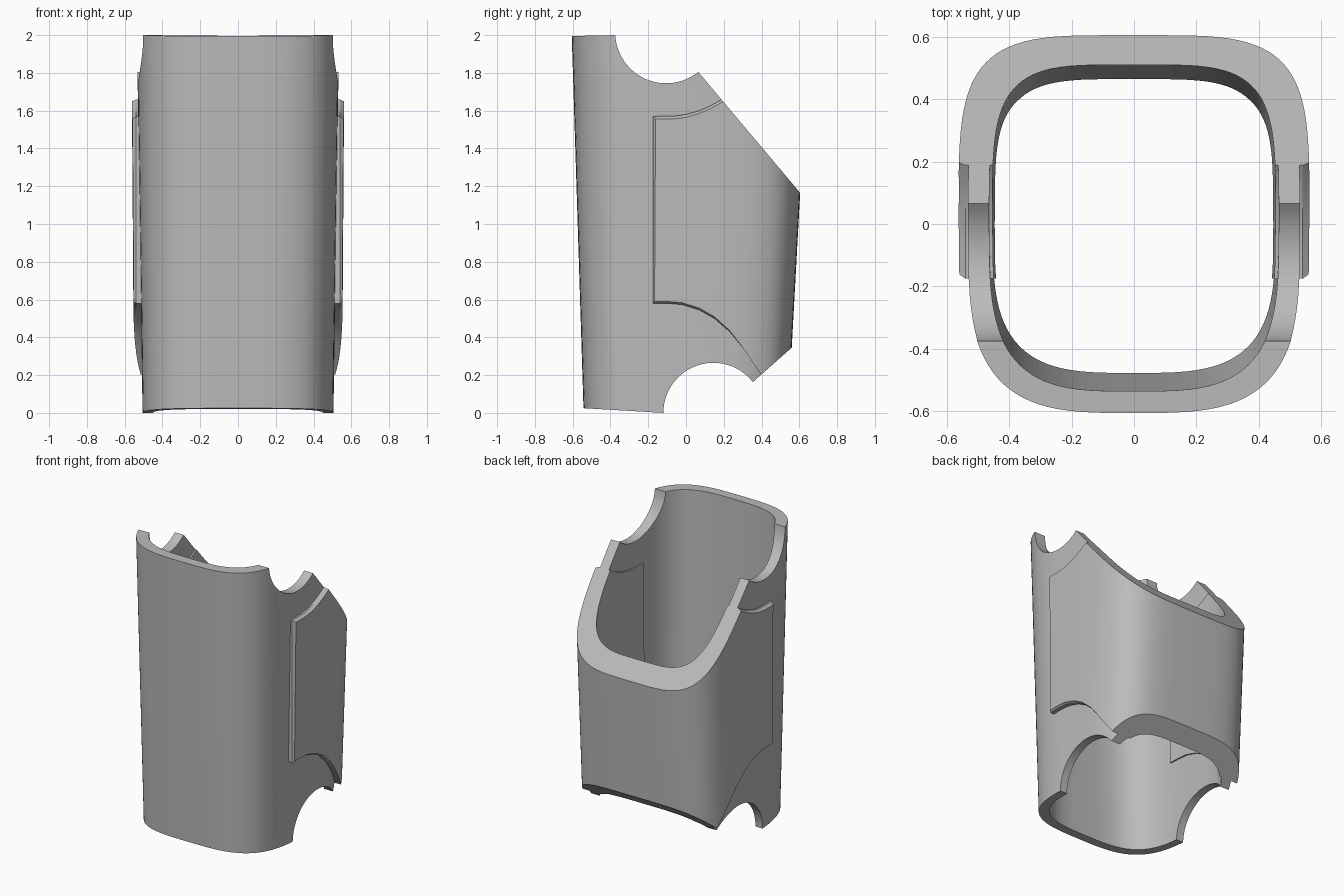
import bpy, bmesh, math

cube = bpy.data.objects.get("Cube")
if cube:
    bpy.data.objects.remove(cube, do_unlink=True)

grey = bpy.data.materials.new("plain grey")
grey.use_nodes = True
colour = (0.5, 0.5, 0.5, 1)
grey.diffuse_color = colour
grey.node_tree.nodes["Principled BSDF"].inputs["Base Color"].default_value = colour

SEGMENTS = 96


def loft(name, rings):
    """Closed solid through rings that all have the same point count."""
    bm = bmesh.new()
    loops = [[bm.verts.new(p) for p in ring] for ring in rings]
    n = len(loops[0])
    for a, b in zip(loops, loops[1:]):
        for i in range(n):
            j = (i + 1) % n
            bm.faces.new((a[i], a[j], b[j], b[i]))
    bm.faces.new(loops[0][::-1])
    bm.faces.new(loops[-1])
    bmesh.ops.recalc_face_normals(bm, faces=bm.faces)
    mesh = bpy.data.meshes.new(name)
    bm.to_mesh(mesh)
    bm.free()
    mesh.materials.append(grey)
    obj = bpy.data.objects.new(name, mesh)
    bpy.context.collection.objects.link(obj)
    return obj


def section(z, width, front, back):
    """Rounded-square outline, rounder at the front than the back."""
    points = []
    for i in range(SEGMENTS):
        t = math.tau * i / SEGMENTS
        c, s = math.cos(t), math.sin(t)
        power, depth = (2 / 4.2, back) if s > 0 else (2 / 3.4, front)
        x = math.copysign(abs(c) ** power, c) * width
        y = math.copysign(abs(s) ** power, s) * depth
        points.append((x, y, z))
    return points


def column(name, low, high, bottom=-0.1, top=2.1):
    """Tapered column; low and high are (width, front, back) at z = 0 and 2."""
    def ring(z):
        k = z / 2
        return section(z, *(a + (b - a) * k for a, b in zip(low, high)))
    return loft(name, [ring(bottom), ring(top)])


def boolean(target, tool, operation):
    mod = target.modifiers.new(operation.lower(), "BOOLEAN")
    mod.operation = operation
    mod.solver = "EXACT"
    mod.object = tool
    bpy.context.view_layer.objects.active = target
    bpy.ops.object.modifier_apply(modifier=mod.name)
    bpy.data.objects.remove(tool, do_unlink=True)


def arc(cy, cz, radius, start, end, steps=24):
    angles = [math.radians(start + (end - start) * i / steps) for i in range(steps + 1)]
    return [(cy + radius * math.cos(a), cz + radius * math.sin(a)) for a in angles]


# Main hollow shell
shell = column("limb_shell", (0.506, 0.542, 0.51), (0.535, 0.605, 0.62))
boolean(shell, column("shell_bore", (0.452, 0.476, 0.46), (0.465, 0.535, 0.55), -0.2, 2.2),
        "DIFFERENCE")

# Raised back panel, slightly proud on the inside too
panel = column("back_panel", (0.55, 0.57, 0.541), (0.564, 0.64, 0.65))
boolean(panel, column("panel_bore", (0.442, 0.46, 0.452), (0.455, 0.52, 0.542), -0.2, 2.2),
        "DIFFERENCE")


def panel_outline(x, inset):
    upper = [(-0.175, 1.57), (-0.06, 1.572), (0.0, 1.58), (0.07, 1.6), (0.13, 1.626),
             (0.19, 1.66), (0.3, 1.75), (0.8, 1.75)]
    lower = [(0.8, -0.05), (0.6, -0.05), (0.4, 0.2), (0.3, 0.345), (0.23, 0.43),
             (0.15, 0.5), (0.07, 0.545), (-0.02, 0.573), (-0.1, 0.58), (-0.175, 0.58)]
    def shift(pts, dz):
        return [(x, y + (inset if y < -0.17 else 0), z + dz) for y, z in pts]
    return shift(upper, -inset) + shift(lower, inset)


# Chamfered outline: the panel edge slopes down to the shell
outline = loft("panel_outline", [panel_outline(-0.57, 0.022), panel_outline(-0.54, 0),
                                 panel_outline(0.54, 0), panel_outline(0.57, 0.022)])
boolean(panel, outline, "INTERSECT")
boolean(shell, panel, "UNION")

# Side silhouette with round notches at top front and bottom back
silhouette = [(-0.75, 1.992), (-0.375, 2.0)]
silhouette += arc(-0.105, 2.015, 0.27, 184, 309)
silhouette += [(0.6, 1.17), (0.8, 0.933), (0.8, 0.55), (0.565, 0.35)]
silhouette += arc(0.145, 0.0, 0.265, 38, 180)
silhouette += [(-0.545, 0.025), (-0.75, 0.035)]
boolean(shell, loft("side_silhouette", [[(x, y, z) for y, z in silhouette] for x in (-0.8, 0.8)]),
        "INTERSECT")

# Smooth walls with crisp cut edges
bpy.ops.object.select_all(action="DESELECT")
shell.select_set(True)
bpy.context.view_layer.objects.active = shell
bpy.ops.object.shade_smooth_by_angle(angle=math.radians(25))
